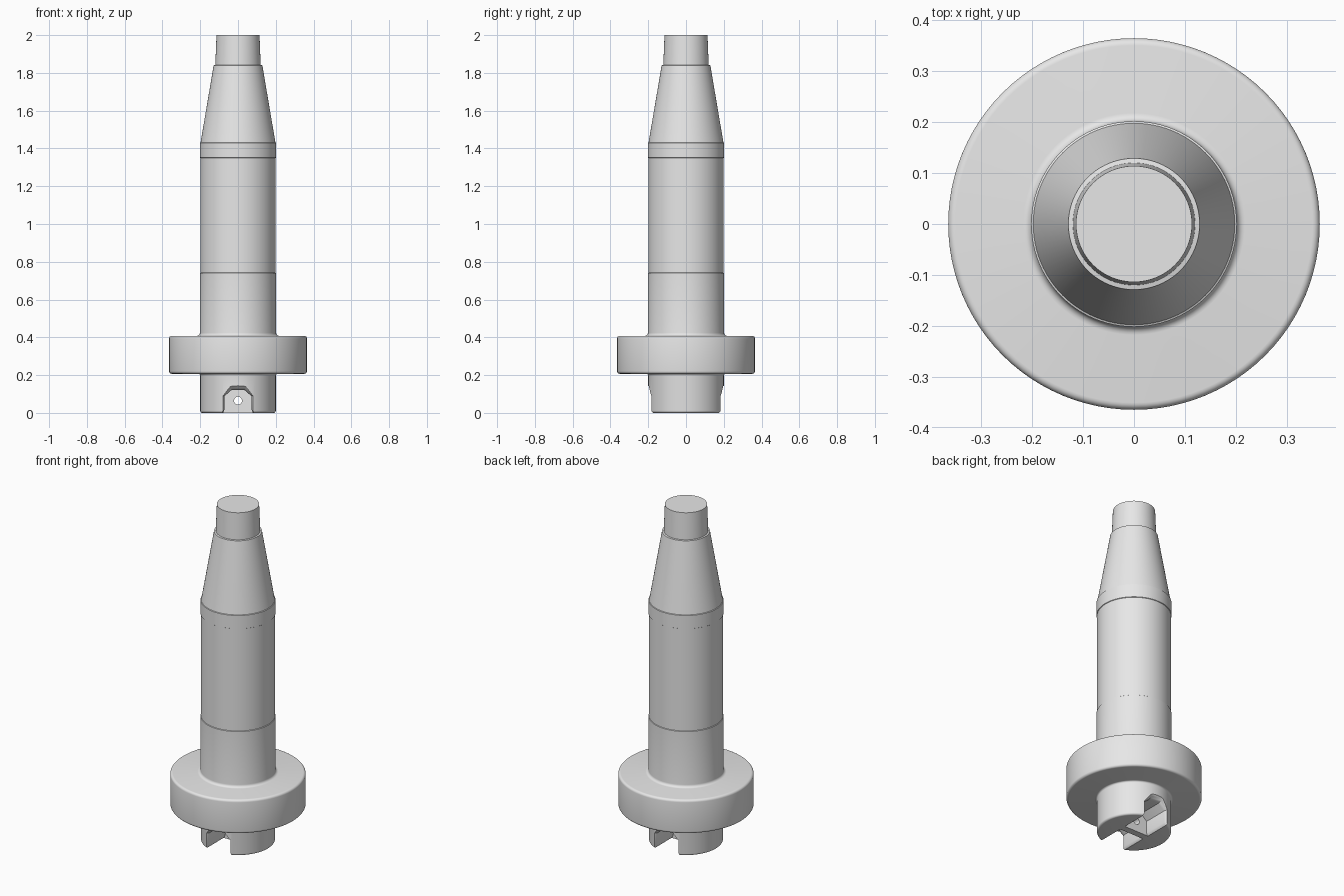
import bpy, bmesh
from math import pi, cos, sin
from mathutils import Vector, Matrix

if "Cube" in bpy.data.objects:
    bpy.data.objects.remove(bpy.data.objects["Cube"], do_unlink=True)

grey = bpy.data.materials.new("light_grey_metal")
grey.use_nodes = True
grey.diffuse_color = (0.8, 0.8, 0.8, 1)
grey.node_tree.nodes["Principled BSDF"].inputs["Base Color"].default_value = (0.8, 0.8, 0.8, 1)


def make_object(name, bm):
    bmesh.ops.recalc_face_normals(bm, faces=bm.faces)
    mesh = bpy.data.meshes.new(name)
    bm.to_mesh(mesh)
    bm.free()
    mesh.materials.append(grey)
    obj = bpy.data.objects.new(name, mesh)
    bpy.context.collection.objects.link(obj)
    return obj


def rounded(corners, steps=5):
    """Replace each (radius, height, fillet) corner by a curved run of points."""
    pts = [Vector(c[:2]) for c in corners]
    out = []
    for i, (r, z, fillet) in enumerate(corners):
        if not fillet:
            out.append(pts[i])
            continue
        a = pts[i] + (pts[i - 1] - pts[i]).normalized() * fillet
        b = pts[i] + (pts[i + 1] - pts[i]).normalized() * fillet
        centre = a + b - pts[i]
        for k in range(steps + 1):
            t = k / steps * pi / 2
            out.append(centre + (a - centre) * cos(t) + (b - centre) * sin(t))
    return out


def skin(bm, rings):
    """Join closed rings of points and cap both ends."""
    loops = [[bm.verts.new(p) for p in ring] for ring in rings]
    for low, high in zip(loops, loops[1:]):
        for i in range(len(low)):
            j = (i + 1) % len(low)
            bm.faces.new((low[i], low[j], high[j], high[i]))
    bm.faces.new(loops[0][::-1])
    bm.faces.new(loops[-1])


# Turned body: foot, flange, shaft, collar, taper and tip
profile = rounded([
    (0.1, 0, 0), (0.2, 0, 0.012), (0.2, 0.207, 0.01),
    (0.365, 0.207, 0.014), (0.365, 0.408, 0.014), (0.202, 0.408, 0.016),
    (0.202, 0.74, 0), (0.199, 0.742, 0), (0.199, 1.35, 0), (0.202, 1.352, 0),
    (0.202, 1.43, 0), (0.198, 1.432, 0), (0.129, 1.84, 0), (0.12, 1.842, 0),
    (0.114, 2.0, 0)])[1:]
SEGMENTS = 96
bm = bmesh.new()
skin(bm, [[(p.x * cos(2 * pi * k / SEGMENTS), p.x * sin(2 * pi * k / SEGMENTS), p.y)
           for k in range(SEGMENTS)] for p in profile])
body = make_object("turned_pin_body", bm)


# Slot cutter, flared where it breaks out through the foot
def slot_ring(y, flare, side):
    half = [(0.09 + flare, -0.01), (0.077 + flare, 0.004), (0.072 + flare, 0.016),
            (0.072 + flare, 0.088 + flare * 0.4), (0.033 + flare * 0.4, 0.122 + flare)]
    outline = half + [(-x, z) for x, z in reversed(half)]
    return [(x, y * side, z) for x, z in outline]


cutters = []
for name, side in (("front_slot_cutter", -1), ("back_slot_cutter", 1)):
    bm = bmesh.new()
    skin(bm, [slot_ring(y, f, side) for y, f in
              ((0.02, 0), (0.165, 0), (0.177, 0.003), (0.187, 0.009), (0.196, 0.018), (0.23, 0.05))])
    cutters.append(make_object(name, bm))

# Hole through the thin web left between the two slots
bm = bmesh.new()
bmesh.ops.create_cone(bm, cap_ends=True, segments=20, radius1=0.021, radius2=0.021, depth=0.1,
                      matrix=Matrix.Translation((0, 0, 0.065)) @ Matrix.Rotation(pi / 2, 4, "X"))
cutters.append(make_object("web_hole_cutter", bm))

bpy.ops.object.select_all(action="DESELECT")
bpy.context.view_layer.objects.active = body
body.select_set(True)
for cutter in cutters:
    mod = body.modifiers.new(cutter.name, "BOOLEAN")
    mod.operation = "DIFFERENCE"
    mod.solver = "EXACT"
    mod.object = cutter
    bpy.ops.object.modifier_apply(modifier=mod.name)
    bpy.data.objects.remove(cutter, do_unlink=True)
bpy.ops.object.shade_smooth_by_angle(angle=pi / 6)
